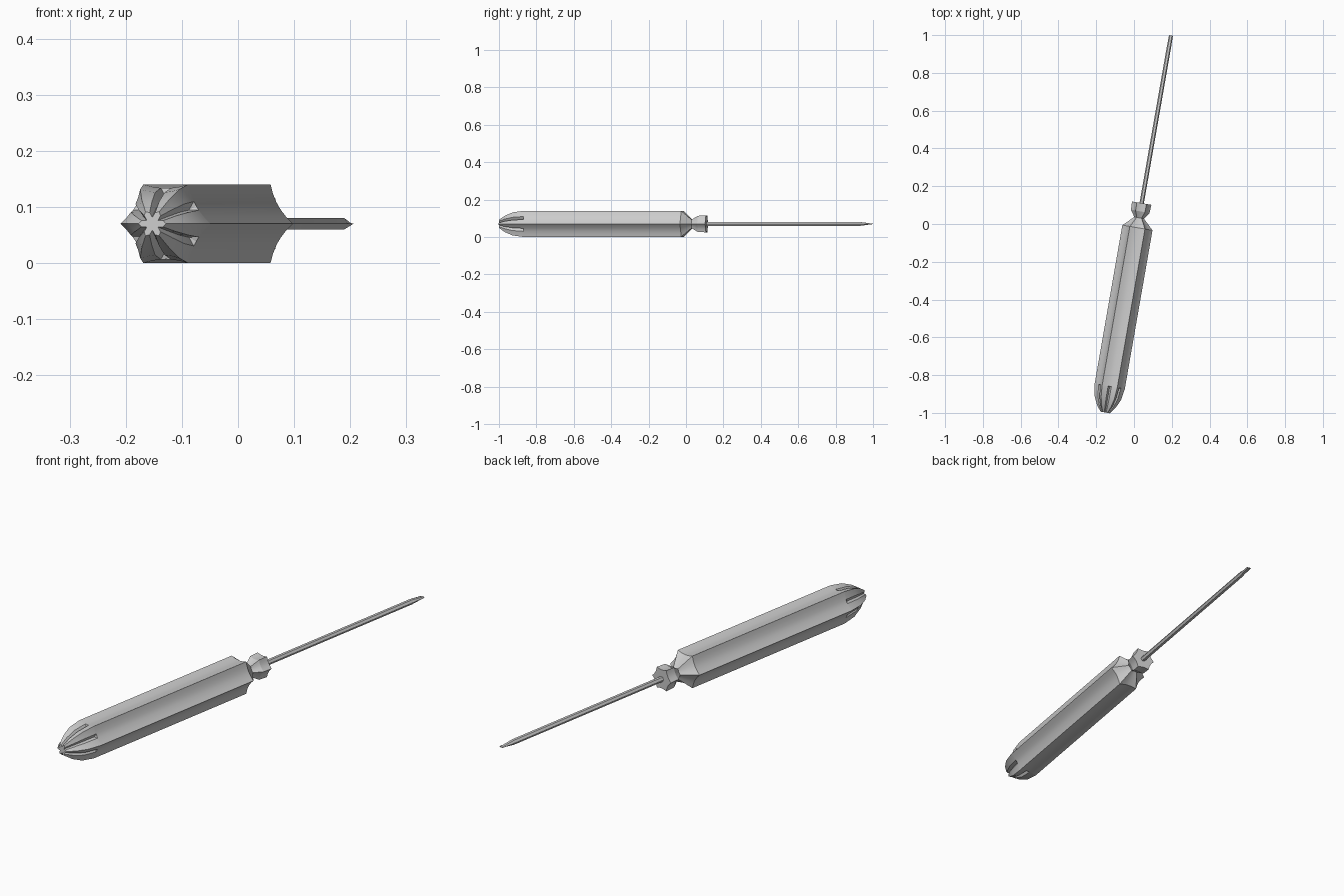
import bpy, bmesh
from math import sin, cos, pi, radians
from mathutils import Matrix

if "Cube" in bpy.data.objects:
    bpy.data.objects.remove(bpy.data.objects["Cube"])

# Everything is lofted along local +Y, then turned onto the slanted axis
PLACE = Matrix.Translation((0.0215, 0, 0.07)) @ Matrix.Rotation(radians(-9.9), 4, 'Z')


def loft(name, rings):
    """Skin equal-length rings of (x, y, z) points and cap both ends."""
    bm = bmesh.new()
    rows = [[bm.verts.new(PLACE @ Matrix.Translation(p).translation) for p in ring] for ring in rings]
    n = len(rows[0])
    for a, b in zip(rows, rows[1:]):
        for i in range(n):
            j = (i + 1) % n
            bm.faces.new((a[i], a[j], b[j], b[i]))
    bm.faces.new(rows[0])
    bm.faces.new(rows[-1][::-1])
    bmesh.ops.recalc_face_normals(bm, faces=bm.faces)
    mesh = bpy.data.meshes.new(name)
    bm.to_mesh(mesh)
    bm.free()
    ob = bpy.data.objects.new(name, mesh)
    bpy.context.collection.objects.link(ob)
    bpy.ops.object.select_all(action='DESELECT')
    ob.select_set(True)
    bpy.context.view_layer.objects.active = ob
    bpy.ops.object.shade_smooth_by_angle(angle=radians(20))
    return ob


def fluted_ring(s, r, groove=0.0, half=0.11):
    """Six-sided ring with hollow faces; groove cuts a V into each face centre."""
    pts = []
    for k in range(6):
        mid = k * pi / 3 + pi / 6
        for f in (-0.5, -0.3, -half, 0, half, 0.3):
            apo = r * (0.866 - 0.085 * (1 - (2 * f) ** 2))
            if f == 0:
                apo -= groove
            x, z = apo * cos(mid) - f * r * sin(mid), apo * sin(mid) + f * r * cos(mid)
            pts.append((x, s, z))
    return pts


# Handle: grooved butt, long hollow-sided grip, pinched neck and flared collar
profile = [(-1.013, 0.025, 0.008, 0.20), (-0.98, 0.05, 0.014, 0.13),
           (-0.935, 0.071, 0.015, 0.12), (-0.874, 0.081, 0.015, 0.11),
           (-0.872, 0.081, 0, 0.11), (-0.02, 0.081, 0, 0.11),
           (0.033, 0.026, 0, 0.11), (0.068, 0.05, 0, 0.11), (0.112, 0.052, 0, 0.11)]
loft("handle", [fluted_ring(*p) for p in profile])


# Shaft: hexagonal rod ending in a flat chisel tip
def rod_ring(s, rx, rz):
    return [(rx * cos(k * pi / 3), s, rz * sin(k * pi / 3)) for k in range(6)]


loft("shaft", [rod_ring(0.09, 0.0115, 0.0115), rod_ring(0.945, 0.0115, 0.0115),
               rod_ring(1.013, 0.0105, 0.0015)])
